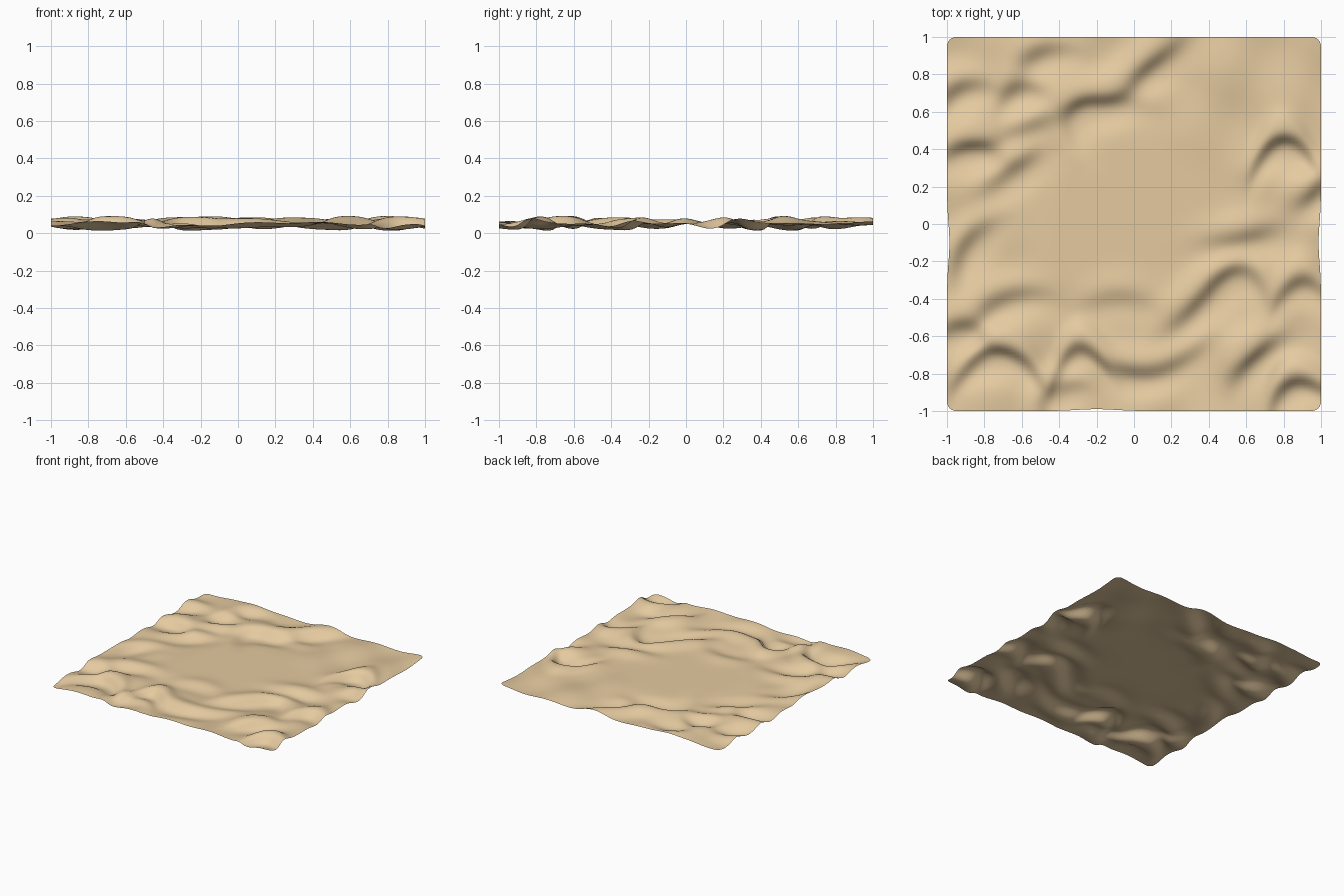
import bpy, bmesh, math

# Folds: x, y of the steep side, uphill direction (degrees), half length, height, arch
FOLDS = [
    (-.71, -.68, 88, .13, .055, .05), (-.43, -.90, 130, .10, .030, .02),
    (-.28, -.66, 92, .09, .036, .05), (.04, -.79, 90, .18, .036, -.04),
    (.63, -.71, 132, .12, .046, .01), (.86, -.84, 105, .10, .050, .04),
    (.36, -.40, 134, .18, .038, .00), (.60, -.26, 70, .10, .026, .03),
    (.90, -.30, 90, .09, .034, .04), (.80, .45, 92, .10, .052, .05),
    (.97, .18, 130, .10, .042, .00), (-.88, .42, 95, .11, .040, .02),
    (-.57, .52, 112, .14, .030, .00), (-.65, .29, 128, .16, .032, .00),
    (-.34, .56, 165, .10, .024, .02), (-.17, .66, 92, .16, .034, .01),
    (.05, .82, 130, .18, .038, .00), (-.62, .72, 110, .09, .032, .02),
    (-.50, .92, 110, .12, .026, .02), (-.95, .72, 120, .10, .034, .02),
    (.58, -.07, 100, .14, .028, .00), (-.91, -.13, 150, .14, .034, .02),
    (-.68, -.39, 108, .14, .026, .02), (-.08, -.39, 90, .14, .014, .02),
    (-.93, -.54, 95, .10, .028, .03),
]
WIDTH = 0.068


def height(x, y):
    h = 0.0
    for fx, fy, ang, length, amp, arch in FOLDS:
        c, s = math.cos(math.radians(ang)), math.sin(math.radians(ang))
        t = (-(x - fx) * s + (y - fy) * c) / length
        d = ((x - fx) * c + (y - fy) * s + arch * min(t * t, 4)) / WIDTH
        h += amp * d * math.exp(0.5 - 0.5 * d * d - 0.5 * t * t)
    # gentle waves that fade out on the calm centre
    fade = min(1, max(0, (math.hypot(x, y) - 0.4) / 0.4))
    h += 0.012 * fade * math.sin(11 * x + 3 * y) * math.cos(10 * y - 4 * x)
    return 0.053 + 0.047 * math.tanh(h / 0.047)


def outline(x, y, r=0.05):
    # round the corners and draw the edges in slightly
    ax, ay = abs(x) - (1 - r), abs(y) - (1 - r)
    if ax > 0 and ay > 0:
        k = max(ax, ay) / math.hypot(ax, ay)
        x = math.copysign(1 - r + ax * k, x)
        y = math.copysign(1 - r + ay * k, y)
    px = x * (1 - 0.013 * x ** 8 * math.exp(-((y + 0.1) / 0.15) ** 2))
    if y < 0:
        y *= 1 - 0.010 * y ** 8 * math.exp(-((x + 0.2) / 0.15) ** 2)
    return px, y


# Rippled sand-coloured sheet
bm = bmesh.new()
bmesh.ops.create_grid(bm, x_segments=110, y_segments=110, size=1)
for v in bm.verts:
    x, y = outline(v.co.x, v.co.y)
    v.co = (x, y, height(x, y))
mesh = bpy.data.meshes.new("rippled_sheet")
bm.to_mesh(mesh)
bm.free()
mesh.shade_smooth()
sheet = bpy.data.objects.new("rippled_sheet", mesh)
bpy.context.collection.objects.link(sheet)

sand = bpy.data.materials.new("sand")
sand.diffuse_color = (0.78, 0.59, 0.35, 1)
mesh.materials.append(sand)
